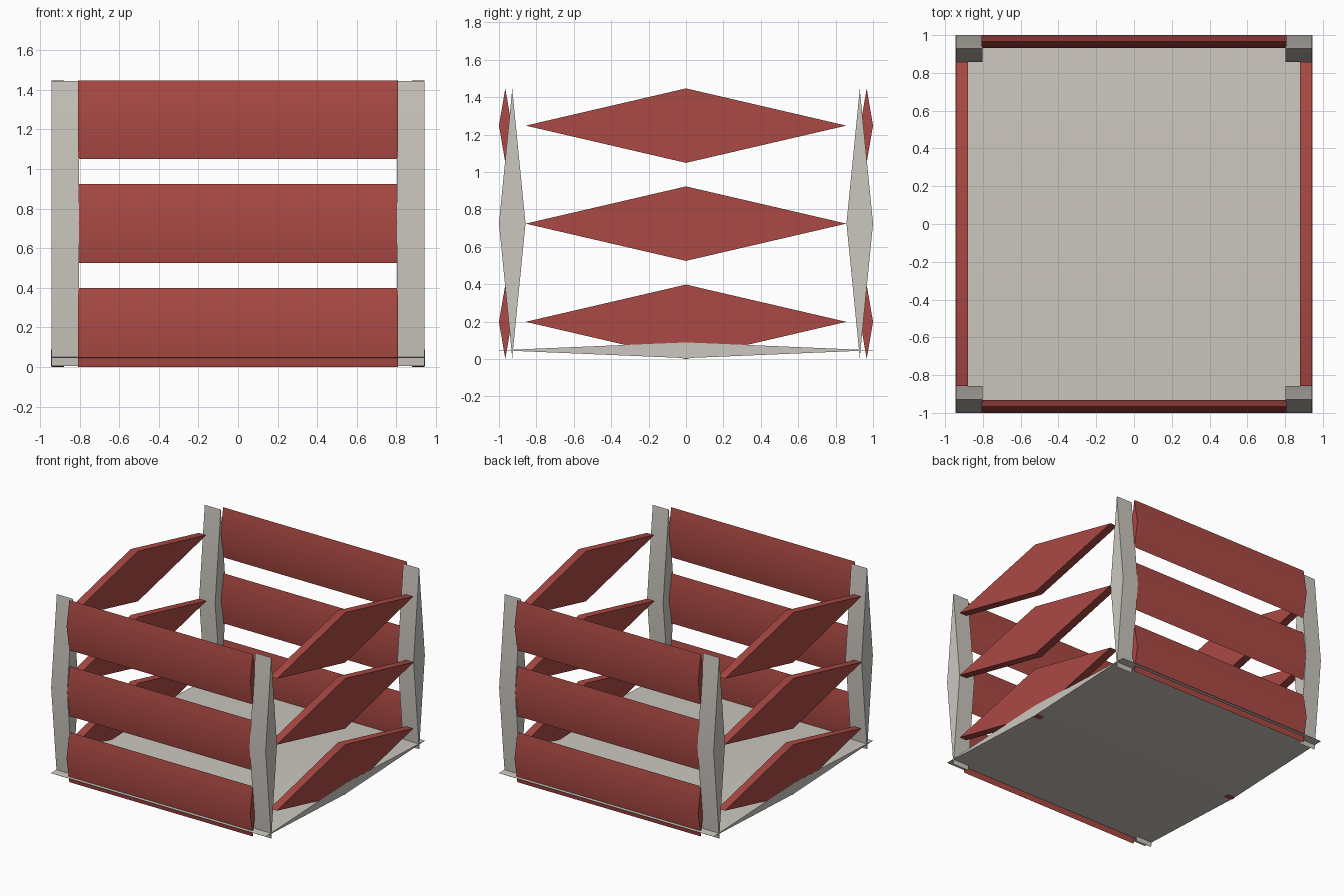
import bpy
import bmesh

cube = bpy.data.objects.get("Cube")
if cube:
    bpy.data.objects.remove(cube, do_unlink=True)


def make_material(name, colour):
    mat = bpy.data.materials.new(name)
    mat.use_nodes = True
    mat.diffuse_color = colour
    bsdf = next(n for n in mat.node_tree.nodes if n.type == 'BSDF_PRINCIPLED')
    bsdf.inputs["Base Color"].default_value = colour
    return mat


RED = make_material("brick red", (0.41, 0.068, 0.058, 1))
GREY = make_material("warm grey", (0.60, 0.57, 0.52, 1))


def diamond_bar(name, x0, x1, y, z, half_y, half_z, mat):
    """Rhombus profile in the YZ plane, extruded along X."""
    bm = bmesh.new()
    profile = [(y - half_y, z), (y, z - half_z), (y + half_y, z), (y, z + half_z)]
    face = bm.faces.new([bm.verts.new((x0, py, pz)) for py, pz in profile])
    ext = bmesh.ops.extrude_face_region(bm, geom=[face])
    moved = [v for v in ext["geom"] if isinstance(v, bmesh.types.BMVert)]
    bmesh.ops.translate(bm, verts=moved, vec=(x1 - x0, 0, 0))
    bmesh.ops.recalc_face_normals(bm, faces=bm.faces)
    mesh = bpy.data.meshes.new(name)
    bm.to_mesh(mesh)
    bm.free()
    mesh.materials.append(mat)
    obj = bpy.data.objects.new(name, mesh)
    bpy.context.collection.objects.link(obj)
    bpy.ops.object.select_all(action='DESELECT')
    obj.select_set(True)
    bpy.context.view_layer.objects.active = obj
    bpy.ops.object.shade_smooth_by_angle()


W = 0.943                       # half width of the crate
SLAT_HEIGHTS = (0.199, 0.724, 1.248)
SLAT_HALF = 0.199

# Floor panel
diamond_bar("floor", -W - 0.001, W + 0.001, 0, 0.047, 1.0, 0.042, GREY)

# Corner posts
for x0, x1, side in ((-W, -0.802, "right"), (0.802, W, "left")):
    for y, end in ((-0.929, "front"), (0.929, "back")):
        diamond_bar(f"{end}_{side}_post", x0, x1, y, 0.725, 0.071, 0.719, GREY)

# Three levels of slats on every side
for level, z in zip(("lower", "middle", "upper"), SLAT_HEIGHTS):
    for y, end in ((-0.966, "front"), (0.966, "back")):
        diamond_bar(f"{end}_{level}_slat", -0.807, 0.807, y, z, 0.034, SLAT_HALF, RED)
    for x0, x1, side in ((-W, -0.879, "right"), (0.879, W, "left")):
        diamond_bar(f"{side}_{level}_slat", x0, x1, 0, z, 0.857, SLAT_HALF, RED)
